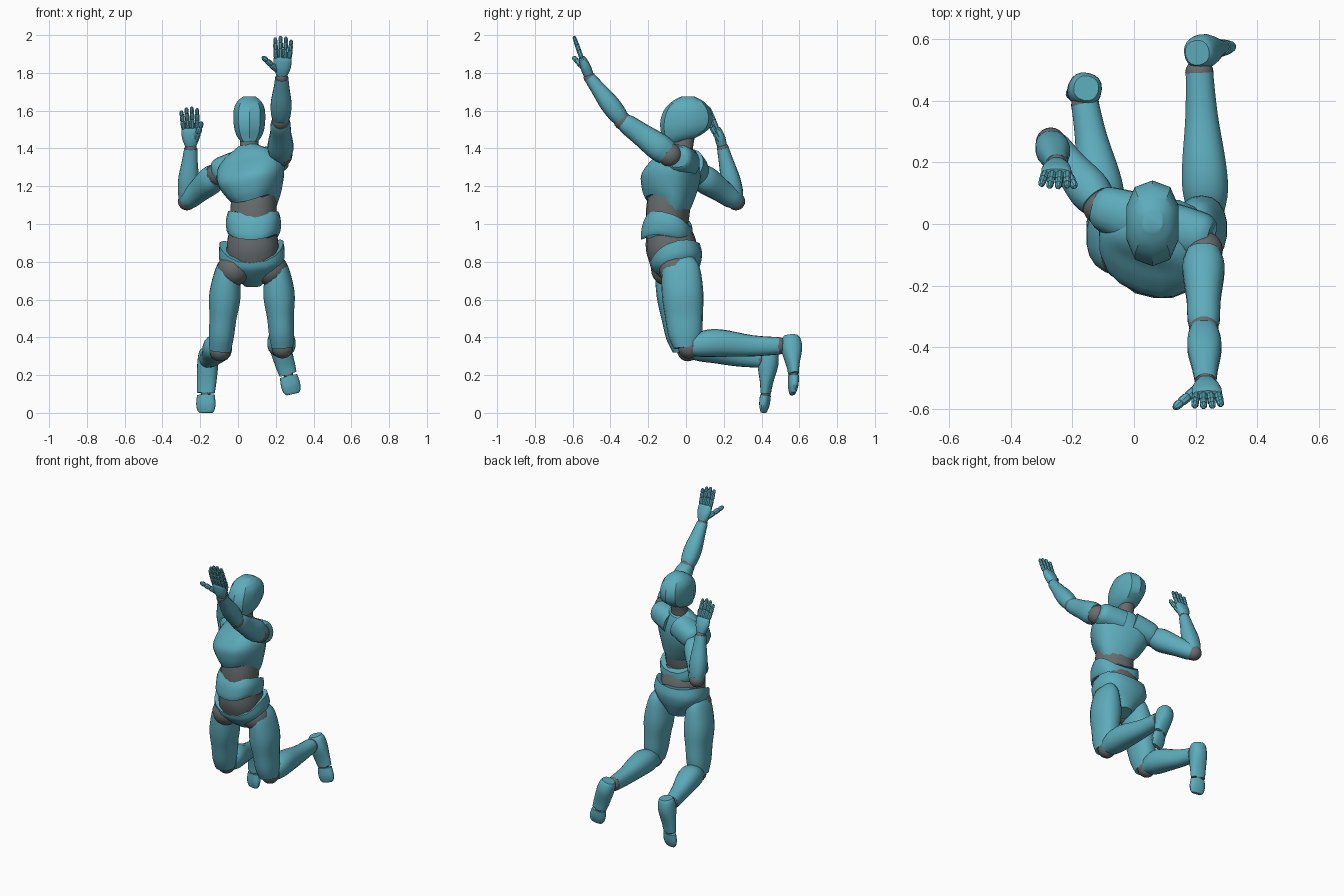
import bpy, bmesh, math
from mathutils import Vector

if "Cube" in bpy.data.objects:
    bpy.data.objects.remove(bpy.data.objects["Cube"])


def material(name, colour):
    m = bpy.data.materials.new(name)
    m.use_nodes = True
    m.diffuse_color = colour
    m.node_tree.nodes["Principled BSDF"].inputs["Base Color"].default_value = colour
    return m


TEAL = material("teal_shell", (0.11, 0.41, 0.50, 1))
GREY = material("grey_joint", (0.135, 0.15, 0.15, 1))
X = (1, 0, 0)


def smooth_rows(rows, steps=4):
    """Catmull-Rom interpolation through the profile rows."""
    rows = [tuple(r) + (0,) * (6 - len(r)) for r in rows]
    pts = [rows[0]] + rows + [rows[-1]]
    out = []
    for p, q, r, s in zip(pts, pts[1:], pts[2:], pts[3:]):
        for k in range(steps):
            u = k / steps
            out.append([0.5 * (2 * b + (c - a) * u + (2 * a - 5 * b + 4 * c - d) * u * u
                               + (3 * b - a - 3 * c + d) * u ** 3)
                        for a, b, c, d in zip(p, q, r, s)])
    return out + [rows[-1]]


def finish(name, bm, mat, angle):
    bmesh.ops.recalc_face_normals(bm, faces=bm.faces)
    me = bpy.data.meshes.new(name)
    bm.to_mesh(me)
    bm.free()
    me.materials.append(mat)
    ob = bpy.data.objects.new(name, me)
    bpy.context.collection.objects.link(ob)
    bpy.ops.object.select_all(action="DESELECT")
    ob.select_set(True)
    bpy.context.view_layer.objects.active = ob
    bpy.ops.object.shade_smooth_by_angle(angle=math.radians(angle))
    return ob


def loft(name, a, b, side, rows, mat=TEAL, sides=18, power=2.3, angle=32):
    """Shell from a to b; rows are (t, half width, half depth, depth offset, back lift, side lift)."""
    a, b = Vector(a), Vector(b)
    ez = (b - a).normalized()
    ex = Vector(side)
    ex = (ex - ez * ex.dot(ez)).normalized()
    ey = ez.cross(ex)
    bm = bmesh.new()
    rings = []
    for t, w, d, o, tilt, arch in smooth_rows(rows):
        ring = []
        for i in range(sides):
            f = 2 * math.pi * (i + 0.5) / sides
            c, s = math.cos(f), math.sin(f)
            px = math.copysign(abs(c) ** (2 / power), c) * w
            py = math.copysign(abs(s) ** (2 / power), s) * d + o
            ring.append(bm.verts.new(a.lerp(b, t) + ex * px + ey * py + ez * (tilt * s + arch * c * c)))
        rings.append(ring)
    for r0, r1 in zip(rings, rings[1:]):
        for i in range(sides):
            j = (i + 1) % sides
            bm.faces.new((r0[i], r0[j], r1[j], r1[i]))
    bm.faces.new(rings[0])
    bm.faces.new(rings[-1])
    return finish(name, bm, mat, angle)


def ball(name, centre, r):
    bm = bmesh.new()
    bmesh.ops.create_uvsphere(bm, u_segments=20, v_segments=12, radius=r)
    bmesh.ops.translate(bm, verts=bm.verts, vec=centre)
    return finish(name, bm, GREY, 60)


# Head and neck
loft("head", (.06, 0, 1.435), (.06, 0, 1.675), X,
     [(0, .045, .055, -.062), (.12, .068, .095, -.03), (.3, .083, .13, -.006), (.52, .088, .137, .004),
      (.74, .084, .118, .008), (.9, .064, .08, .01), (1, .034, .035, .01)], sides=10, power=2.5, angle=28)
loft("neck", (.06, -.025, 1.36), (.06, 0, 1.49), X, [(0, .058, .06, 0), (.5, .05, .052, 0), (1, .05, .052, 0)], GREY)

# Torso, twisted so the raised shoulder leads
TWIST = (.40, -.14, .09)
loft("chest", (.09, -.12, 1.075), (.055, -.005, 1.405), TWIST,
     [(0, .112, .11, .005, -.02, .05), (.15, .14, .132, -.005, -.01, .035), (.38, .168, .145, -.018, 0, .01),
      (.57, .183, .13, -.01), (.73, .175, .107, 0), (.88, .125, .085, 0), (1, .058, .058, 0)], power=2.5)
loft("upper_waist", (.08, -.105, .97), (.085, -.085, 1.18), TWIST,
     [(0, .115, .105, 0), (.5, .122, .112, 0), (1, .115, .105, 0)], GREY)
loft("abdomen", (.078, -.115, .905), (.083, -.085, 1.02), (.42, -.05, 0),
     [(0, .132, .122, 0, .02, .04), (.2, .141, .131, 0, .015, .04), (.6, .145, .134, 0, 0, .04),
      (1, .136, .12, 0, -.005, .04)], power=2.6)
loft("lower_waist", (.075, -.06, .79), (.08, -.1, .99), X,
     [(0, .135, .125, 0), (.5, .138, .135, 0), (1, .12, .11, 0)], GREY)
loft("pelvis", (.078, -.015, .68), (.073, -.06, .845), X,
     [(0, .05, .055, 0), (.25, .085, .09, 0), (.5, .142, .12, 0, 0, .01), (.75, .175, .14, 0, .005, .025),
      (1, .17, .142, 0, .015, .055)], power=2.5)

# Legs: hip, knee, ankle, heel, ball of foot, toe tip
LEGS = {
    "left": ((.205, -.03, .82), (.235, 0, .345), (.212, .49, .355),
             (.205, .555, .405), (.265, .57, .205), (.29, .565, .10)),
    "right": ((-.052, -.072, .82), (-.095, -.005, .33), (-.158, .385, .285),
              (-.155, .44, .337), (-.17, .422, .105), (-.17, .41, 0)),
}
for label, (hip, knee, ankle, heel, sole, toe) in LEGS.items():
    sign = 1 if label == "left" else -1
    ball(label + "_hip_joint", Vector(hip) + Vector((-.03 * sign, -.025, -.06)), .088)
    loft(label + "_thigh", hip, knee, X,
         [(0, .03, .068, 0), (.12, .061, .1, 0), (.4, .084, .11, 0), (.65, .072, .1, 0),
          (.85, .067, .09, 0), (1, .057, .066, 0)])
    ball(label + "_knee_joint", Vector(knee) + Vector((0, .015, 0)), .057)
    loft(label + "_shin", Vector(knee) + Vector((0, .035, .01)), ankle, X,
         [(0, .058, .055, 0), (.15, .074, .072, -.012), (.35, .072, .072, -.014), (.7, .053, .056, 0),
          (1, .045, .046, 0)])
    ball(label + "_ankle_joint", ankle, .046)
    out = (1, .2 * sign, 0)
    loft(label + "_foot", heel, sole, out,
         [(0, .04, .04, 0), (.1, .051, .05, 0), (.35, .055, .055, 0), (.75, .052, .034, 0), (1, .047, .026, 0)])
    ball(label + "_toe_joint", sole, .026)
    loft(label + "_toes", Vector(sole).lerp(Vector(toe), .1), toe, out,
         [(0, .047, .027, 0), (.5, .052, .026, 0), (.85, .046, .018, 0), (1, .034, .012, 0)])

# Arms: shoulder, elbow, wrist, knuckles, fingertip centre, thumb tip, upper arm side, cap start, cap end
ARMS = {
    "left": ((.225, -.085, 1.365), (.226, -.335, 1.545), (.232, -.51, 1.775),
             (.237, -.553, 1.885), (.24, -.594, 1.995), (.13, -.597, 1.885), X,
             (.1, -.01, 1.32), (.25, -.045, 1.355)),
    "right": ((-.105, .06, 1.265), (-.27, .265, 1.12), (-.25, .195, 1.40),
              (-.252, .165, 1.51), (-.26, .118, 1.62), (-.192, .12, 1.54), (.78, .62, 0),
              (.03, .01, 1.32), (-.12, .058, 1.272)),
}
BEADS = [(0, .8), (.1, 1), (.38, 1), (.43, .75), (.48, 1), (.68, .95), (.73, .7), (.78, .9), (.92, .8), (1, .4)]


def finger(name, a, b, r):
    loft(name, a, b, X, [(t, r * k, r * k, 0) for t, k in BEADS], sides=8, power=2)


for label, (shoulder, elbow, wrist, knuckle, tip, thumb, side, cap_in, cap_out) in ARMS.items():
    sign = 1 if label == "left" else -1
    wrist, knuckle, tip = Vector(wrist), Vector(knuckle), Vector(tip)
    loft(label + "_shoulder_cap", cap_in, cap_out, (0, 1, 0),
         [(0, .085, .08, 0), (.5, .08, .076, 0), (.85, .072, .07, 0), (1, .055, .056, 0)], angle=50)
    ball(label + "_shoulder_joint", shoulder, .063)
    loft(label + "_upper_arm", Vector(shoulder).lerp(Vector(elbow), .06), elbow, side,
         [(0, .058, .066, 0), (.2, .069, .073, 0), (.6, .056, .06, 0), (.88, .053, .053, 0), (1, .045, .042, 0)])
    ball(label + "_elbow_joint", elbow, .048)
    loft(label + "_forearm", Vector(elbow).lerp(wrist, .04), wrist, X,
         [(0, .044, .042, 0), (.15, .053, .05, 0), (.4, .055, .051, 0), (.75, .042, .039, 0), (1, .035, .031, 0)])
    ball(label + "_wrist_joint", wrist, .032)
    loft(label + "_palm", wrist.lerp(knuckle, .12), knuckle, X,
         [(0, .03, .026, 0), (.4, .045, .028, 0), (.8, .049, .022, 0), (1, .045, .014, 0)])
    for i, (f, length) in enumerate(zip((-1.5, -.5, .5, 1.5), (.93, 1, .96, .82))):
        base = knuckle + Vector((sign * f * .024, 0, -.006))
        end = tip + Vector((sign * f * .029, 0, 0))
        finger(f"{label}_finger_{i + 1}", base, base.lerp(end, length), .013)
    finger(label + "_thumb", wrist.lerp(knuckle, .35) + Vector((-sign * .025, -.005, 0)), thumb, .016)
